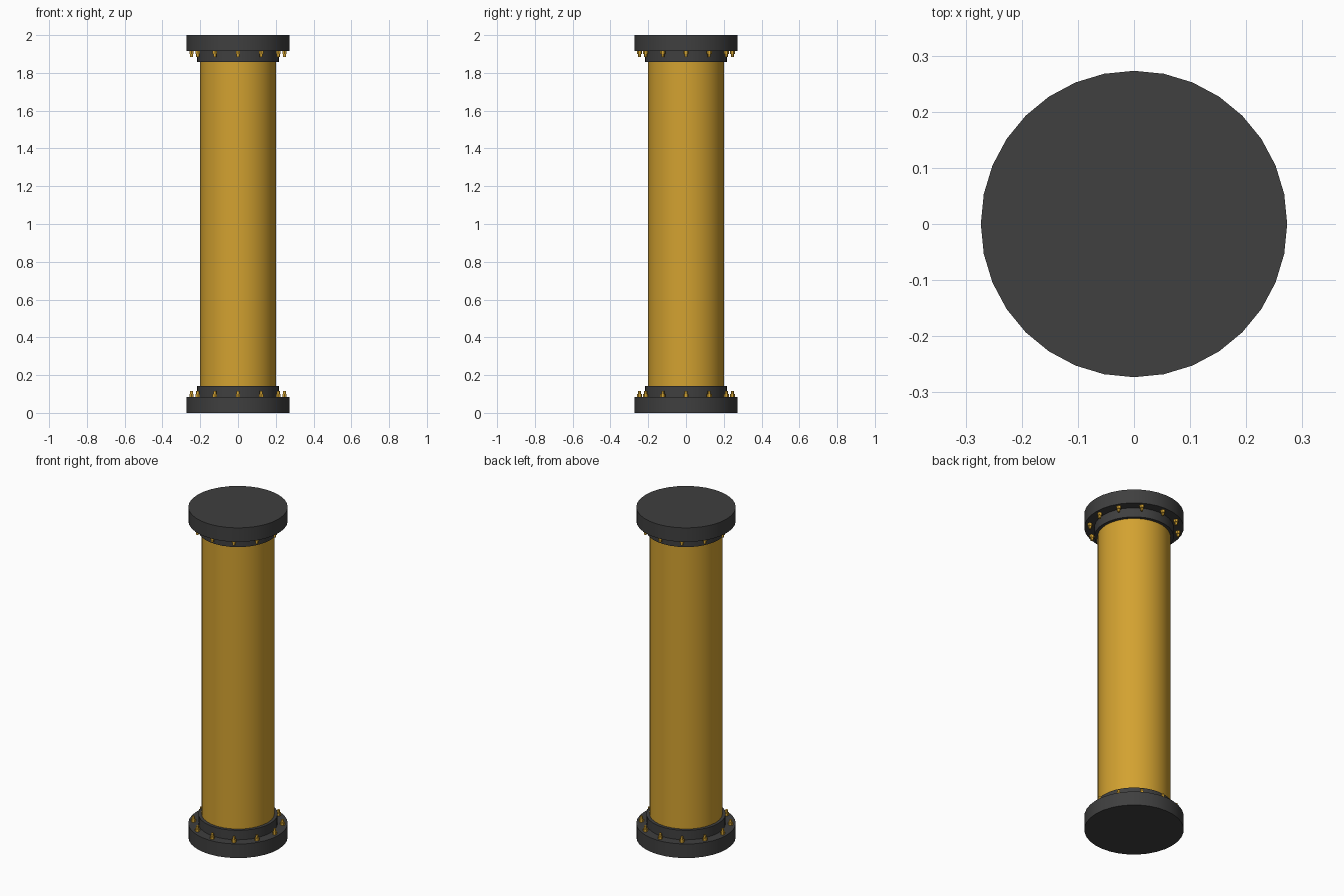
import bpy, math
from math import radians, cos, sin

if "Cube" in bpy.data.objects:
    bpy.data.objects.remove(bpy.data.objects["Cube"])


def material(name, color):
    m = bpy.data.materials.new(name)
    m.diffuse_color = color
    m.use_nodes = True
    m.node_tree.nodes["Principled BSDF"].inputs["Base Color"].default_value = m.diffuse_color
    return m


dark = material("dark_steel", (0.05, 0.05, 0.05, 1))
yellow = material("yellow_paint", (0.65, 0.36, 0.03, 1))
brass = material("brass", (0.65, 0.36, 0.03, 1))


def cylinder(name, r, z0, z1, mat, sides=32, x=0, y=0, smooth=True):
    bpy.ops.mesh.primitive_cylinder_add(vertices=sides, radius=r, depth=abs(z1 - z0),
                                        location=(x, y, (z0 + z1) / 2))
    ob = bpy.context.object
    ob.name = name
    ob.data.materials.append(mat)
    if smooth:
        bpy.ops.object.shade_smooth_by_angle(angle=radians(30))
    return ob


# Main pipe
cylinder("pipe", 0.2, 0.08, 1.92, yellow)

# Flange, collar and bolt ring at each end
for end, base, d in (("bottom", 0, 1), ("top", 2, -1)):
    def z(h):
        return base + d * h

    cylinder(f"{end}_flange", 0.273, z(0), z(0.085), dark)
    cylinder(f"{end}_collar", 0.218, z(0.08), z(0.142), dark)
    for i in range(12):
        a = radians(30 * i)
        x, y = 0.246 * cos(a), 0.246 * sin(a)
        cylinder(f"{end}_nut_{i}", 0.0135, z(0.08), z(0.101), brass, 6, x, y, False)
        cylinder(f"{end}_stud_{i}", 0.008, z(0.095), z(0.117), brass, 12, x, y)
